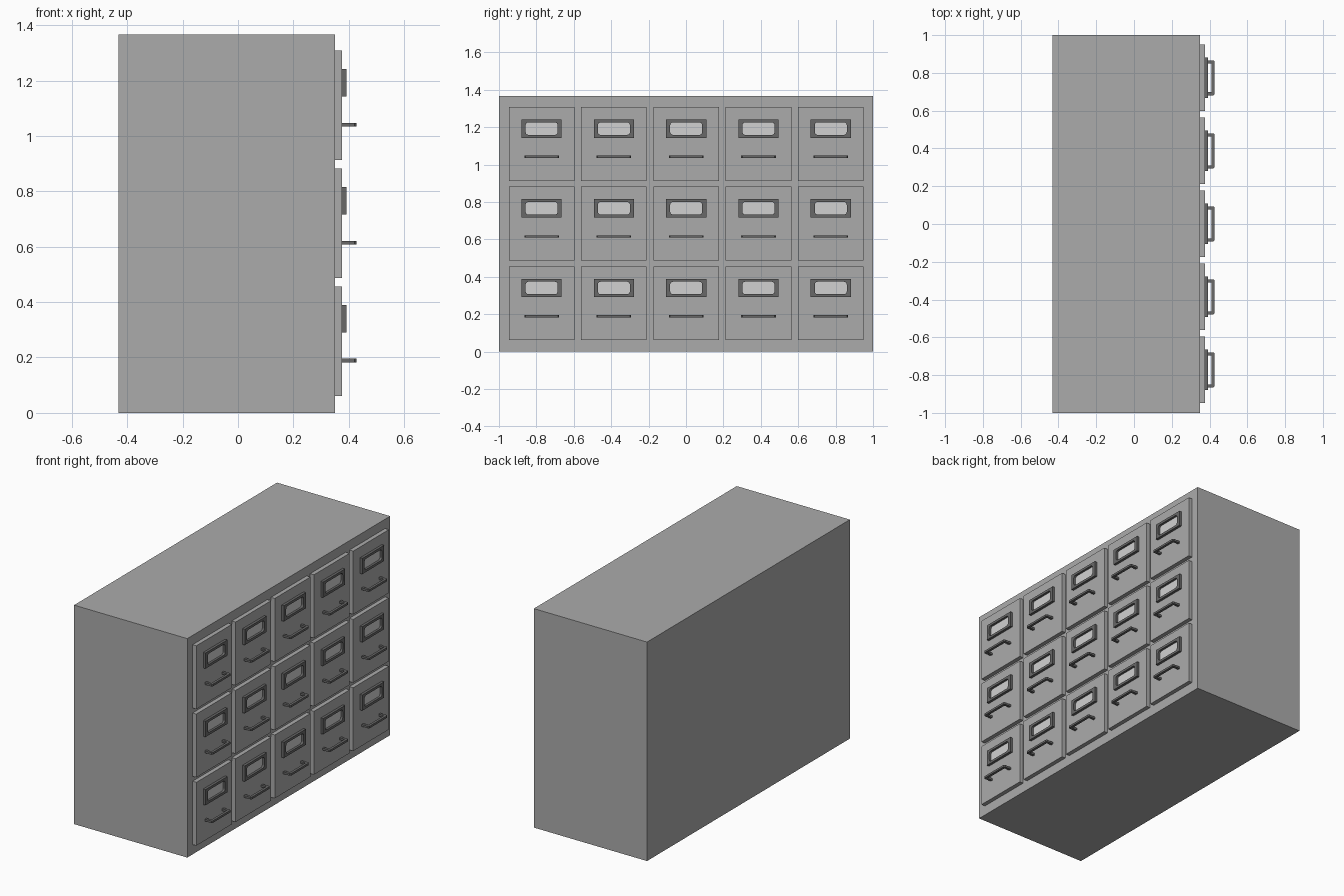
import bpy, math
from mathutils import Matrix, Vector

if "Cube" in bpy.data.objects:
    bpy.data.objects.remove(bpy.data.objects["Cube"])


def material(name, v):
    m = bpy.data.materials.new(name)
    m.diffuse_color = (v, v, v, 1)
    m.use_nodes = True
    m.node_tree.nodes["Principled BSDF"].inputs["Base Color"].default_value = m.diffuse_color
    return m


BODY = material("grey_cabinet", 0.41)
METAL = material("dark_metal", 0.14)
CARD = material("pale_card", 0.64)


def add(name, mesh, loc=(0, 0, 0)):
    ob = bpy.data.objects.new(name, mesh)
    ob.location = loc
    bpy.context.collection.objects.link(ob)
    return ob


def prism(name, loops, depth, matrix, mat):
    """Filled 2D outline (extra loops are holes), extruded to a mesh."""
    cu = bpy.data.curves.new(name, 'CURVE')
    cu.dimensions = '2D'
    cu.fill_mode = 'BOTH'
    cu.extrude = depth / 2
    for pts in loops:
        sp = cu.splines.new('POLY')
        sp.points.add(len(pts) - 1)
        for p, (u, v) in zip(sp.points, pts):
            p.co = (u, v, 0, 1)
        sp.use_cyclic_u = True
    tmp = add("tmp", cu)
    bpy.context.view_layer.update()
    dg = bpy.context.evaluated_depsgraph_get()
    me = bpy.data.meshes.new_from_object(tmp.evaluated_get(dg))
    bpy.data.objects.remove(tmp)
    me.name = name
    me.transform(matrix)
    me.materials.clear()
    me.materials.append(mat)
    for p in me.polygons:
        p.use_smooth = False
        p.material_index = 0
    return me


def rect(w, h):
    return [(-w/2, -h/2), (w/2, -h/2), (w/2, h/2), (-w/2, h/2)]


def round_rect(w, h, r, n=5):
    pts = []
    for k, (sx, sy) in enumerate([(1, 1), (-1, 1), (-1, -1), (1, -1)]):
        for i in range(n):
            a = math.pi / 2 * (k + i / (n - 1))
            pts.append((sx*(w/2 - r) + r*math.cos(a), sy*(h/2 - r) + r*math.sin(a)))
    return pts


# outline u -> y, v -> z, depth -> x
FACING = Matrix(((0, 0, 1, 0), (1, 0, 0, 0), (0, 1, 0, 0), (0, 0, 0, 1)))

# cabinet body
add("cabinet_body", prism("cabinet_body", [rect(2, 1.366)], 0.781, FACING, BODY),
    (-0.0405, 0, 0.683))

# shared part meshes
drawer = prism("drawer_front", [rect(0.351, 0.395)], 0.03, FACING, BODY)
frame = prism("label_frame", [rect(0.215, 0.098), round_rect(0.171, 0.067, 0.015)],
              0.017, FACING, METAL)
card = prism("label_card", [rect(0.19, 0.08)], 0.003, FACING, CARD)
# U-shaped pull seen from above
t, w, x0, x1 = 0.016, 0.0925, -0.002, 0.051
handle = prism("handle", [[(x0, -w), (x1 - 0.006, -w), (x1, -w + 0.006),
                           (x1, w - 0.006), (x1 - 0.006, w), (x0, w),
                           (x0, w - t), (x1 - t, w - t),
                           (x1 - t, -w + t), (x0, -w + t)]],
               0.013, Matrix.Identity(4), METAL)

# grid of drawers: 3 rows, 5 columns
for row in range(3):
    z = 0.061 + 0.426 * row
    for col in range(5):
        y = 0.001 + 0.3865 * (col - 2)
        tag = f"_{row + 1}_{col + 1}"
        add("drawer_front" + tag, drawer, (0.361, y, z + 0.1975))
        add("label_frame" + tag, frame, (0.3835, y, z + 0.279))
        add("label_card" + tag, card, (0.3765, y, z + 0.279))
        add("handle" + tag, handle, (0.376, y, z + 0.128))
